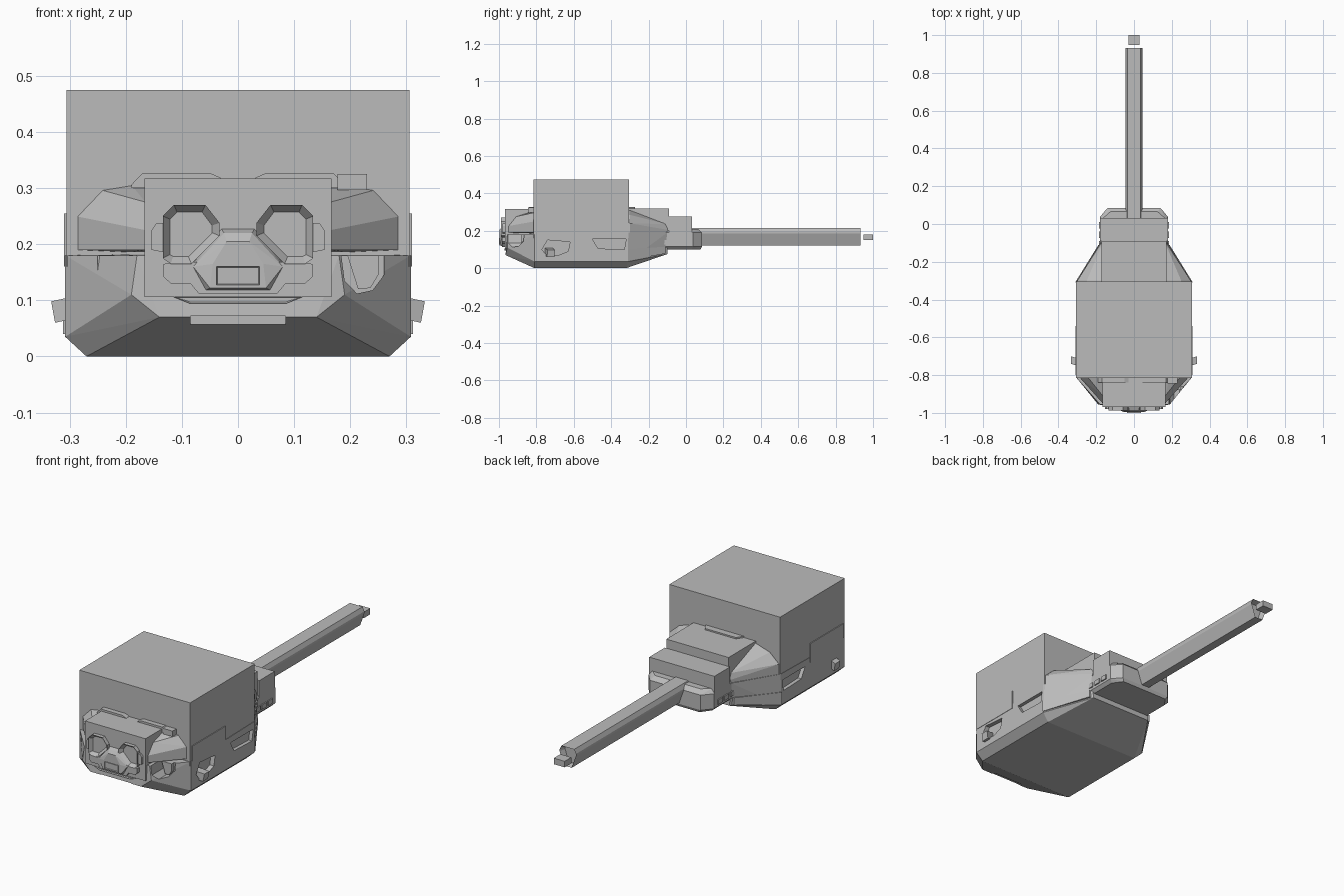
import bpy, bmesh
from mathutils import Vector

cube = bpy.data.objects.get("Cube")
if cube:
    bpy.data.objects.remove(cube, do_unlink=True)

grey = bpy.data.materials.new("plain grey")
grey.use_nodes = True
colour = (0.5, 0.5, 0.5, 1)
grey.diffuse_color = colour
grey.node_tree.nodes["Principled BSDF"].inputs["Base Color"].default_value = colour


def finish(name, bm, mirror=False):
    if mirror:
        copy = bmesh.ops.duplicate(bm, geom=bm.verts[:] + bm.edges[:] + bm.faces[:])
        for v in copy["geom"]:
            if isinstance(v, bmesh.types.BMVert):
                v.co.x *= -1
    bmesh.ops.recalc_face_normals(bm, faces=bm.faces[:])
    mesh = bpy.data.meshes.new(name)
    bm.to_mesh(mesh)
    bm.free()
    mesh.materials.append(grey)
    ob = bpy.data.objects.new(name, mesh)
    bpy.context.scene.collection.objects.link(ob)
    return ob


def box(name, x, y, z, mirror=False):
    bm = bmesh.new()
    bmesh.ops.create_cube(bm, size=1)
    for v in bm.verts:
        v.co = Vector([(a + b) / 2 + (b - a) * c for (a, b), c in zip((x, y, z), v.co)])
    return finish(name, bm, mirror)


def facets(name, points, symmetric=True, mirror=False):
    """Faceted convex solid; symmetric adds the points of the other half."""
    bm = bmesh.new()
    for x, y, z in points:
        bm.verts.new((x, y, z))
        if symmetric:
            bm.verts.new((-x, y, z))
    hull = bmesh.ops.convex_hull(bm, input=bm.verts[:])
    loose = [v for v in hull["geom_interior"] if isinstance(v, bmesh.types.BMVert)]
    bmesh.ops.delete(bm, geom=loose, context="VERTS")
    bmesh.ops.dissolve_limit(bm, angle_limit=0.03, verts=bm.verts[:], edges=bm.edges[:])
    return finish(name, bm, mirror)


def prism(name, outline, axis, start, end, inset=0, depth=0, mirror=False):
    """Extrude an outline along x or y, with an optional pocket in the end face."""
    def place(p, t):
        return (t, p[0], p[1]) if axis == "x" else (p[0], t, p[1])
    bm = bmesh.new()
    a = [bm.verts.new(place(p, start)) for p in outline]
    b = [bm.verts.new(place(p, end)) for p in outline]
    bm.faces.new(a)
    cap = bm.faces.new(b)
    n = len(outline)
    for i in range(n):
        bm.faces.new((a[i], a[(i + 1) % n], b[(i + 1) % n], b[i]))
    bmesh.ops.recalc_face_normals(bm, faces=bm.faces[:])
    if inset:
        bmesh.ops.inset_individual(bm, faces=[cap], thickness=inset, depth=0)
        normal = cap.normal.copy()
        for v in cap.verts:
            v.co -= normal * depth
    return finish(name, bm, mirror)


def both(half):
    return half + [(-x, z) for x, z in reversed(half)]


def cut(target, cutter):
    cutter.hide_render = True
    mod = target.modifiers.new("pocket", "BOOLEAN")
    mod.operation = "DIFFERENCE"
    mod.solver = "EXACT"
    mod.object = cutter
    bpy.context.view_layer.objects.active = target
    bpy.ops.object.modifier_apply(modifier=mod.name)
    bpy.data.objects.remove(cutter, do_unlink=True)


# Lower hull with cheek, side and jaw pockets
lower = facets("lower_hull", [
    (0.27, -0.81, 0), (0.27, -0.32, 0),
    (0.308, -0.81, 0.035), (0.308, -0.31, 0.035),
    (0.308, -0.81, 0.18), (0.308, -0.31, 0.19),
    (0.18, -0.90, 0.045), (0.14, -0.965, 0.07),
    (0.19, -0.955, 0.11), (0.18, -0.955, 0.18),
    (0.17, -0.10, 0.075), (0.18, -0.10, 0.19)])
cheek = [(0.26, 0.25), (0.26, 0.145), (0.24, 0.118), (0.212, 0.112), (0.19, 0.135), (0.175, 0.25)]
cut(lower, prism("cheek_cutter", cheek, "y", -1.1, -0.86, mirror=True))
hatch = [(-0.77, 0.1), (-0.75, 0.075), (-0.68, 0.07), (-0.63, 0.09), (-0.62, 0.14), (-0.74, 0.15)]
cut(lower, prism("hatch_cutter", hatch, "x", 0.285, 0.4, mirror=True))
arch = [(-0.5, 0.155), (-0.47, 0.105), (-0.33, 0.1), (-0.32, 0.155)]
cut(lower, prism("arch_cutter", arch, "x", 0.29, 0.4, mirror=True))
for low, high in ((0.057, 0.072), (0.095, 0.105)):
    cut(lower, box("grille_cutter", (-0.085, 0.085), (-1.1, -0.93), (low, high)))

# Cheek lamps, side pegs and rear lips
prism("cheek_lamp", [(0.25, 0.18), (0.25, 0.145), (0.236, 0.122), (0.214, 0.12), (0.195, 0.18)],
      "y", -0.85, -0.88, mirror=True)
facets("side_peg", [(x, y + (x - 0.285) * 0.3, z) for y in (-0.755, -0.715)
                    for x, z in ((0.28, 0.07), (0.28, 0.11), (0.326, 0.06), (0.333, 0.098))],
       symmetric=False, mirror=True)
facets("rear_lip", [
    (0.312, -0.31, 0.04), (0.312, -0.31, 0.1), (0.188, -0.11, 0.078), (0.188, -0.11, 0.115),
    (0.25, -0.31, 0.04), (0.25, -0.31, 0.1), (0.15, -0.11, 0.078), (0.15, -0.11, 0.115)],
    symmetric=False, mirror=True)
box("side_ridge", (0.3, 0.31), (-0.8, -0.54), (0.16, 0.255), mirror=True)

# Upper hull shoulders and the main box
facets("upper_hull", [
    (0.29, -0.81, 0.19), (0.29, -0.81, 0.25), (0.245, -0.81, 0.297),
    (0.19, -0.81, 0.306), (0.165, -0.95, 0.19), (0.165, -0.95, 0.225), (0.165, -0.91, 0.275),
    (0.3, -0.3, 0.17), (0.3, -0.3, 0.24), (0.25, -0.3, 0.285), (0.17, -0.3, 0.31),
    (0.175, -0.1, 0.17), (0.175, -0.1, 0.205), (0.165, -0.1, 0.235)])
box("main_box", (-0.306, 0.306), (-0.815, -0.305), (0.16, 0.475))

# Roof trim at both ends of the main box
trim = [(0.03, 0.3), (0.03, 0.318), (0.05, 0.327), (0.17, 0.327), (0.19, 0.306), (0.19, 0.3)]
prism("front_roof_trim", trim, "y", -0.84, -0.8, mirror=True)
facets("rear_roof_trim", [(0.11, -0.31, 0.31), (0.11, -0.31, 0.327),
                          (0.085, -0.272, 0.31), (0.085, -0.272, 0.327)])
box("roof_sensor", (0.177, 0.23), (-0.845, -0.81), (0.297, 0.325))

# Face block
box("face_block", (-0.167, 0.167), (-0.968, -0.8), (0.106, 0.317))
eye = [(0.134, 0.175), (0.134, 0.25), (0.114, 0.27), (0.058, 0.27), (0.033, 0.238),
       (0.033, 0.215), (0.083, 0.165), (0.12, 0.165)]
prism("eye_frame", eye, "y", -0.96, -0.988, inset=0.014, depth=0.018, mirror=True)
ear = [(0.13, 0.185), (0.154, 0.19), (0.154, 0.225), (0.145, 0.238), (0.13, 0.238)]
prism("eye_side_plate", ear, "y", -0.96, -0.98, mirror=True)

# Muzzle with a slot
muzzle = both([(0.07, 0.112), (0.085, 0.13), (0.12, 0.13), (0.133, 0.142), (0.133, 0.165), (0.08, 0.168)])
prism("muzzle_base", muzzle, "y", -0.96, -0.985)
facets("muzzle", [(0.082, -0.965, 0.165), (0.03, -0.965, 0.228), (0.08, -0.985, 0.16),
                  (0.025, -0.985, 0.22), (0.045, -0.996, 0.165), (0.02, -0.996, 0.205),
                  (0.05, -0.996, 0.122), (0.07, -0.965, 0.112)])
prism("muzzle_slot", both([(0.038, 0.127), (0.038, 0.16)]), "y", -0.99, -1.0, inset=0.005, depth=0.008)
prism("mouth_bar", both([(0.085, 0.094), (0.115, 0.106)]), "y", -0.94, -0.97, inset=0.003, depth=0.006)

# Rear blocks and barrel mount
box("rear_block", (-0.172, 0.172), (-0.31, -0.09), (0.18, 0.32))
box("mount_block", (-0.18, 0.18), (-0.09, 0.033), (0.15, 0.275))
facets("barrel_mount", [
    (0.165, -0.14, 0.1), (0.165, 0.03, 0.1), (0.13, 0.078, 0.1),
    (0.18, -0.14, 0.115), (0.18, 0.038, 0.115), (0.14, 0.085, 0.115),
    (0.18, -0.14, 0.19), (0.18, 0.038, 0.19), (0.14, 0.085, 0.19),
    (0.165, -0.12, 0.21), (0.165, 0.03, 0.21), (0.125, 0.065, 0.21)])
for i in range(3):
    y = -0.125 + i * 0.05
    box("mount_vent", (0.17, 0.186), (y, y + 0.035), (0.127, 0.15), mirror=True)

# Barrel with a hollow end and a loose tip
barrel = both([(0.022, 0.12), (0.045, 0.185), (0.045, 0.195), (0.035, 0.215)])
prism("barrel", barrel, "y", 0.0, 0.933, inset=0.01, depth=0.03)
box("barrel_tip", (-0.03, 0.03), (0.948, 1.0), (0.15, 0.18))
